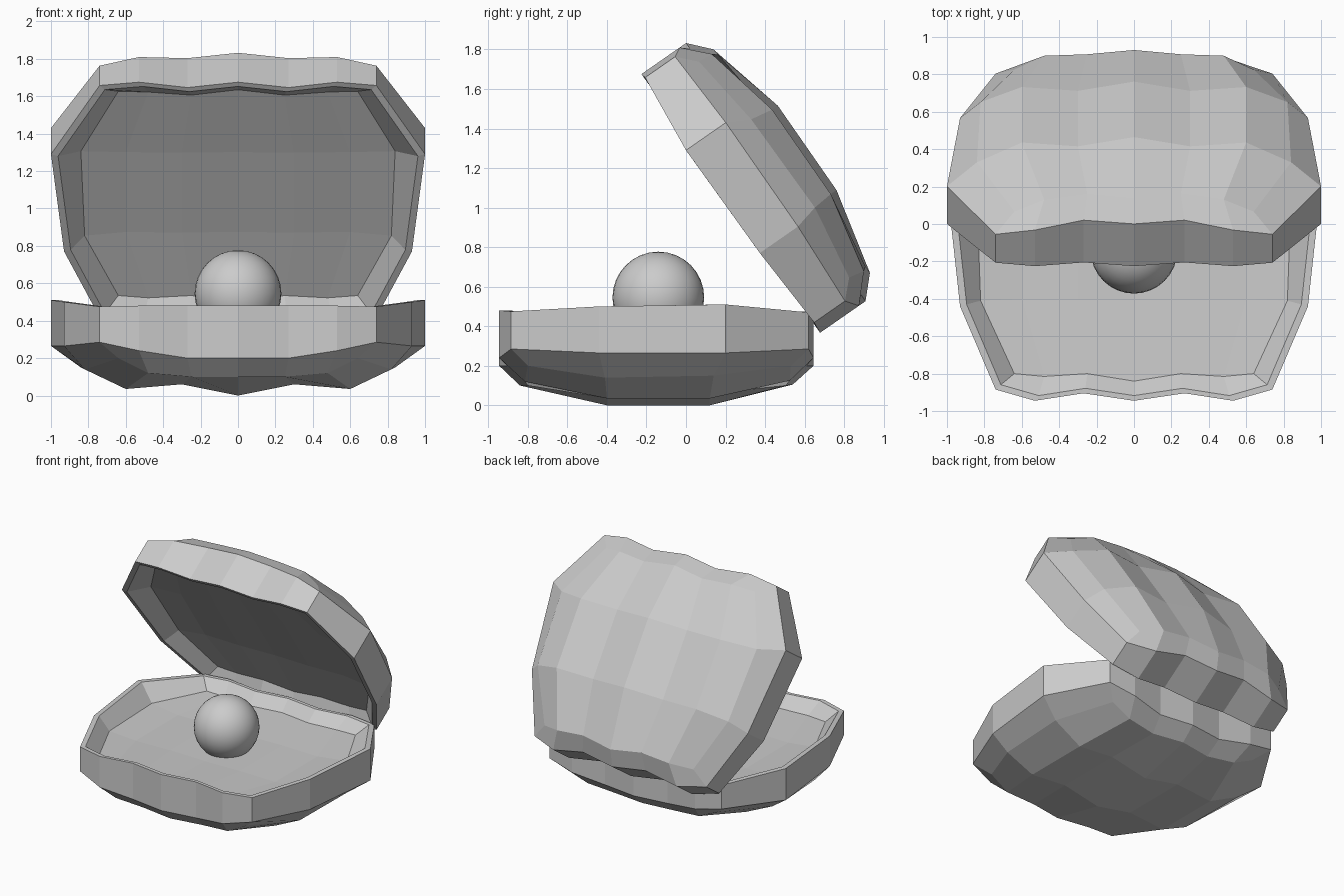
import bpy, bmesh
from math import radians, sin, cos

if "Cube" in bpy.data.objects:
    bpy.data.objects.remove(bpy.data.objects["Cube"])

# Right-hand half outline (front centre -> side -> back centre)
RIM = [(0, -.945), (.27, -.905), (.53, -.945), (.74, -.885), (.93, -.44),
       (1, .2), (.74, .62), (.53, .645), (.27, .61), (0, .645)]
RIM_Z = [.48, .48, .48, .475, .50, .51, .47, .475, .475, .475]
BAND_Z = [.20, .20, .24, .285, .265, .265, .285, .24, .20, .20]
# Chamfer ring between the upright band and the ribbed dome
RING = [(0, -.84), (.25, -.80), (.48, -.815), (.64, -.80), (.82, -.41),
        (.84, .14), (.64, .53), (.48, .525), (.25, .505), (0, .54)]
RING_Z = [.10, .10, .12, .20, .14, .15, .20, .125, .10, .105]
ROWS = (-.40, .12)


def add_loop(bm, xy, zs):
    """Mirror a half outline into a closed loop of 18 vertices."""
    pts = [(x, y, z) for (x, y), z in zip(xy, zs)]
    pts += [(-x, y, z) for x, y, z in pts[-2:0:-1]]
    return [bm.verts.new(p) for p in pts]


def bridge(bm, a, b):
    n = len(a)
    for i in range(n):
        j = (i + 1) % n
        bm.faces.new((a[i], a[j], b[j], b[i]))


def cap(bm, ring, zs):
    """Fill a ring with a 7 x 4 grid; zs are heights at the ribs."""
    front = [ring[i] for i in (-3, -2, -1, 0, 1, 2, 3)]
    back = [ring[i] for i in (12, 11, 10, 9, 8, 7, 6)]
    mids = []
    for y, left, right in ((ROWS[0], 14, 4), (ROWS[1], 13, 5)):
        inner = [bm.verts.new((k * .3, y, zs[abs(k)])) for k in range(-2, 3)]
        mids.append([ring[left]] + inner + [ring[right]])
    grid = [front] + mids + [back]
    for r0, r1 in zip(grid, grid[1:]):
        for i in range(6):
            bm.faces.new((r0[i], r0[i + 1], r1[i + 1], r1[i]))


# Shell half: ribbed outside, lip and shallow tray inside
bm = bmesh.new()
tray_ring = add_loop(bm, RING, [.395] * 10)
lip = add_loop(bm, [(x * .962, -.15 + (y + .15) * .965) for x, y in RIM], RIM_Z)
rim = add_loop(bm, RIM, RIM_Z)
band = add_loop(bm, RIM, BAND_Z)
ring = add_loop(bm, RING, RING_Z)
for a, b in ((tray_ring, lip), (lip, rim), (rim, band), (band, ring)):
    bridge(bm, a, b)
cap(bm, ring, (0, .06, .035))
cap(bm, tray_ring, (.375, .38, .375))
bmesh.ops.recalc_face_normals(bm, faces=bm.faces)
mesh = bpy.data.meshes.new("shell_half")
bm.to_mesh(mesh)
bm.free()

lower = bpy.data.objects.new("lower_shell", mesh)
bpy.context.collection.objects.link(lower)

# Upper shell: same half swung over about x, touching at the hinge
upper = bpy.data.objects.new("upper_shell", mesh.copy())
bpy.context.collection.objects.link(upper)
t = radians(124.8)
upper.rotation_euler.x = t
upper.location = (0, -(.2 * cos(t) - .51 * sin(t)),
                  1.29 - (.2 * sin(t) + .51 * cos(t)))

# Pearl
bpy.ops.mesh.primitive_uv_sphere_add(segments=32, ring_count=16, radius=.232,
                                     location=(0, -.14, .545))
pearl = bpy.context.object
pearl.name = "pearl"
bpy.ops.object.shade_smooth()
